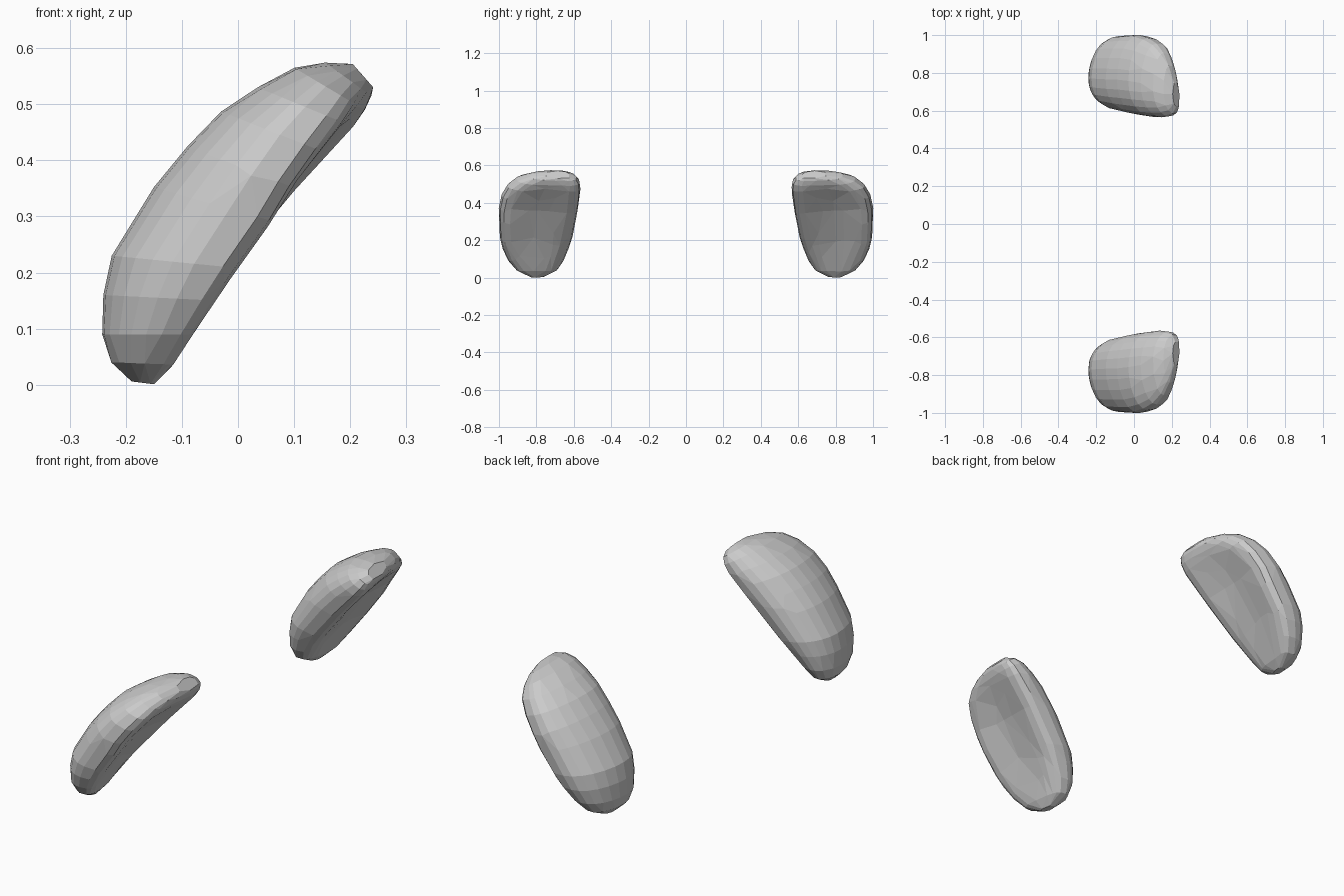
import bpy, bmesh, math

if "Cube" in bpy.data.objects:
    bpy.data.objects.remove(bpy.data.objects["Cube"])

# Stations along the shell: back x, back z, front x, front z, outer y, inner y
STATIONS = [
    (-.190, .006, -.150, .001, .83, .76),
    (-.226, .040, -.115, .036, .905, .69),
    (-.242, .090, -.080, .090, .95, .655),
    (-.240, .160, -.040, .150, .98, .628),
    (-.225, .230, .000, .208, .995, .607),
    (-.150, .352, .060, .292, 1.0, .588),
    (-.090, .425, .103, .350, 1.0, .577),
    (-.030, .487, .160, .412, .985, .568),
    (.035, .530, .205, .460, .955, .565),
    (.100, .565, .226, .490, .905, .570),
    (.155, .574, .238, .515, .84, .585),
    (.205, .571, .241, .530, .75, .62),
]
SIDES = 24
LAST = len(STATIONS) - 1


def section(k):
    """Domed back, dished front; the lean twists from the outer to the inner rim."""
    dent = 0.55 * math.sin(math.pi * k / LAST)
    lean = -0.28 + 0.58 * k / LAST
    skew = 0.25 * (1 - k / LAST)
    pts = []
    for i in range(SIDES):
        a = 2 * math.pi * i / SIDES
        c, v = math.cos(a), math.sin(a)
        if c > 0:
            f = c ** 0.7 * (1 - dent * (1 - v * v)) + lean * v
        else:
            f = c + lean * v * (1 + c)
            v += skew * c * c * (1 - v * v) ** 0.5
        pts.append((f, v))
    lo, hi = min(p[0] for p in pts), max(p[0] for p in pts)
    return [((f - lo) / (hi - lo), max(-1, min(1, v))) for f, v in pts]


def build_shell(name, side):
    bm = bmesh.new()
    rings = []
    for k, (ax, az, bx, bz, yo, yi) in enumerate(STATIONS):
        ring = []
        for t, v in section(k):
            # Positive v is the inner side
            y = (yo + yi) / 2 - v * (yo - yi) / 2
            ring.append(bm.verts.new((ax + (bx - ax) * t, side * y, az + (bz - az) * t)))
        rings.append(ring)
    for r, s in zip(rings, rings[1:]):
        for i in range(SIDES):
            j = (i + 1) % SIDES
            bm.faces.new((r[i], r[j], s[j], s[i]))
    bm.faces.new(rings[0])
    bm.faces.new(rings[-1])
    bmesh.ops.recalc_face_normals(bm, faces=bm.faces)
    me = bpy.data.meshes.new(name)
    bm.to_mesh(me)
    bm.free()
    ob = bpy.data.objects.new(name, me)
    bpy.context.collection.objects.link(ob)
    # Irregular flat facets
    dec = ob.modifiers.new("facets", 'DECIMATE')
    dec.ratio = 0.65


# Mirrored pair
build_shell("front_shell", -1)
build_shell("back_shell", 1)
